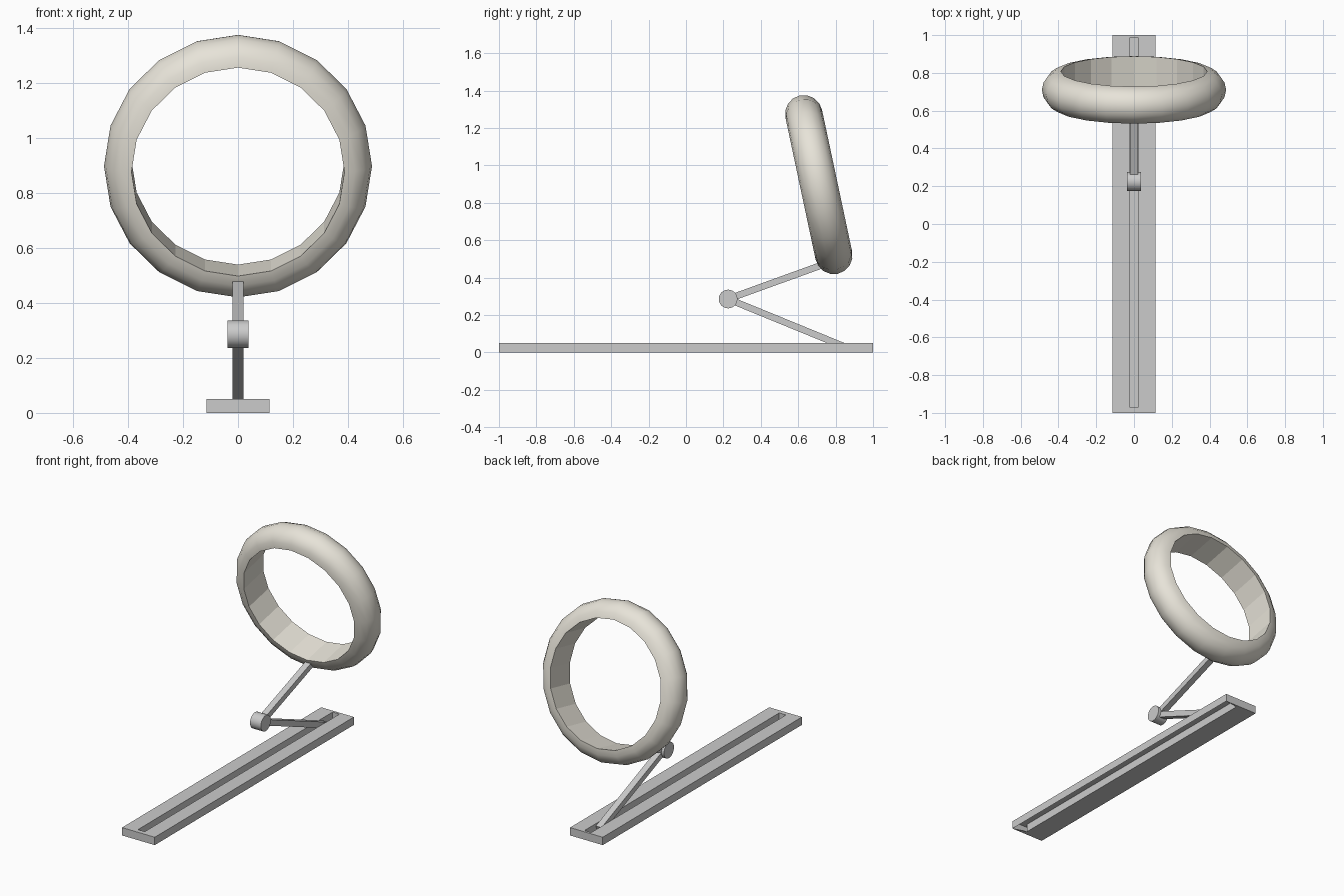
import bpy, bmesh
from math import sin, cos, pi, radians
from mathutils import Vector

if "Cube" in bpy.data.objects:
    bpy.data.objects.remove(bpy.data.objects["Cube"])


def make_object(name, bm):
    mesh = bpy.data.meshes.new(name)
    bm.to_mesh(mesh)
    bm.free()
    ob = bpy.data.objects.new(name, mesh)
    bpy.context.collection.objects.link(ob)
    return ob


def rect(bm, x, y0, y1, z):
    return [bm.verts.new(p) for p in ((-x, y0, z), (x, y0, z), (x, y1, z), (-x, y1, z))]


# Long base rail with a slot; underside is open along the right-hand strip
bm = bmesh.new()
out_lo, out_hi = rect(bm, 0.115, -1, 1, 0), rect(bm, 0.115, -1, 1, 0.05)
in_lo, in_hi = rect(bm, 0.024, -0.97, 0.985, 0), rect(bm, 0.024, -0.97, 0.985, 0.05)
for i in range(4):
    j = (i + 1) % 4
    bm.faces.new((out_lo[i], out_lo[j], out_hi[j], out_hi[i]))
    bm.faces.new((out_hi[i], out_hi[j], in_hi[j], in_hi[i]))
    bm.faces.new((in_hi[i], in_hi[j], in_lo[j], in_lo[i]))
    if i != 1:
        bm.faces.new((in_lo[i], in_lo[j], out_lo[j], out_lo[i]))
bm.faces.new(in_lo[::-1])
make_object("base_rail", bm)


# Square arms joined at the hinge
def arm(name, start, end, width=0.04, thick=0.036):
    a, b = Vector((0, *start)), Vector((0, *end))
    d = (b - a).normalized()
    n = Vector((0, -d.z, d.y)) * thick / 2
    w = Vector((width / 2, 0, 0))
    bm = bmesh.new()
    ends = [[bm.verts.new(p + s * w + t * n) for s, t in ((-1, -1), (1, -1), (1, 1), (-1, 1))]
            for p in (a, b)]
    bm.faces.new(ends[0][::-1])
    bm.faces.new(ends[1])
    for i in range(4):
        j = (i + 1) % 4
        bm.faces.new((ends[0][i], ends[0][j], ends[1][j], ends[1][i]))
    bmesh.ops.recalc_face_normals(bm, faces=bm.faces)
    make_object(name, bm)


HINGE = (0.225, 0.286)
arm("lower_arm", HINGE, (0.87, 0.022))
arm("upper_arm", HINGE, (0.75, 0.476))

# Hinge barrel
bpy.ops.mesh.primitive_cylinder_add(vertices=24, radius=0.05, depth=0.076,
                                    location=(0, *HINGE), rotation=(0, pi / 2, 0))
bpy.context.object.name = "hinge_barrel"
bpy.ops.object.shade_smooth_by_angle(angle=radians(30))

# Tilted ring: half-round section with a flat inner wall, 20 sides
SIDES, STEPS, R, T = 20, 8, 0.3875, 0.1
bm = bmesh.new()
rings = []
for i in range(SIDES):
    u = 2 * pi * i / SIDES
    ring = []
    for k in range(STEPS + 1):
        v = pi * k / STEPS
        r = R + T * sin(v)
        ring.append(bm.verts.new((r * sin(u), -T * cos(v), r * cos(u))))
    rings.append(ring)
for i in range(SIDES):
    a, b = rings[i], rings[(i + 1) % SIDES]
    for k in range(STEPS):
        bm.faces.new((a[k], a[k + 1], b[k + 1], b[k])).smooth = True
    bm.faces.new((a[STEPS], a[0], b[0], b[STEPS]))
bmesh.ops.recalc_face_normals(bm, faces=bm.faces)
light_ring = make_object("tilted_ring", bm)
light_ring.location = (0, 0.71, 0.8975)
light_ring.rotation_euler = (radians(12), 0, 0)
mat = bpy.data.materials.new("warm_white")
mat.diffuse_color = (0.80, 0.77, 0.69, 1)
mat.use_nodes = True
mat.node_tree.nodes["Principled BSDF"].inputs["Base Color"].default_value = mat.diffuse_color
light_ring.data.materials.append(mat)
